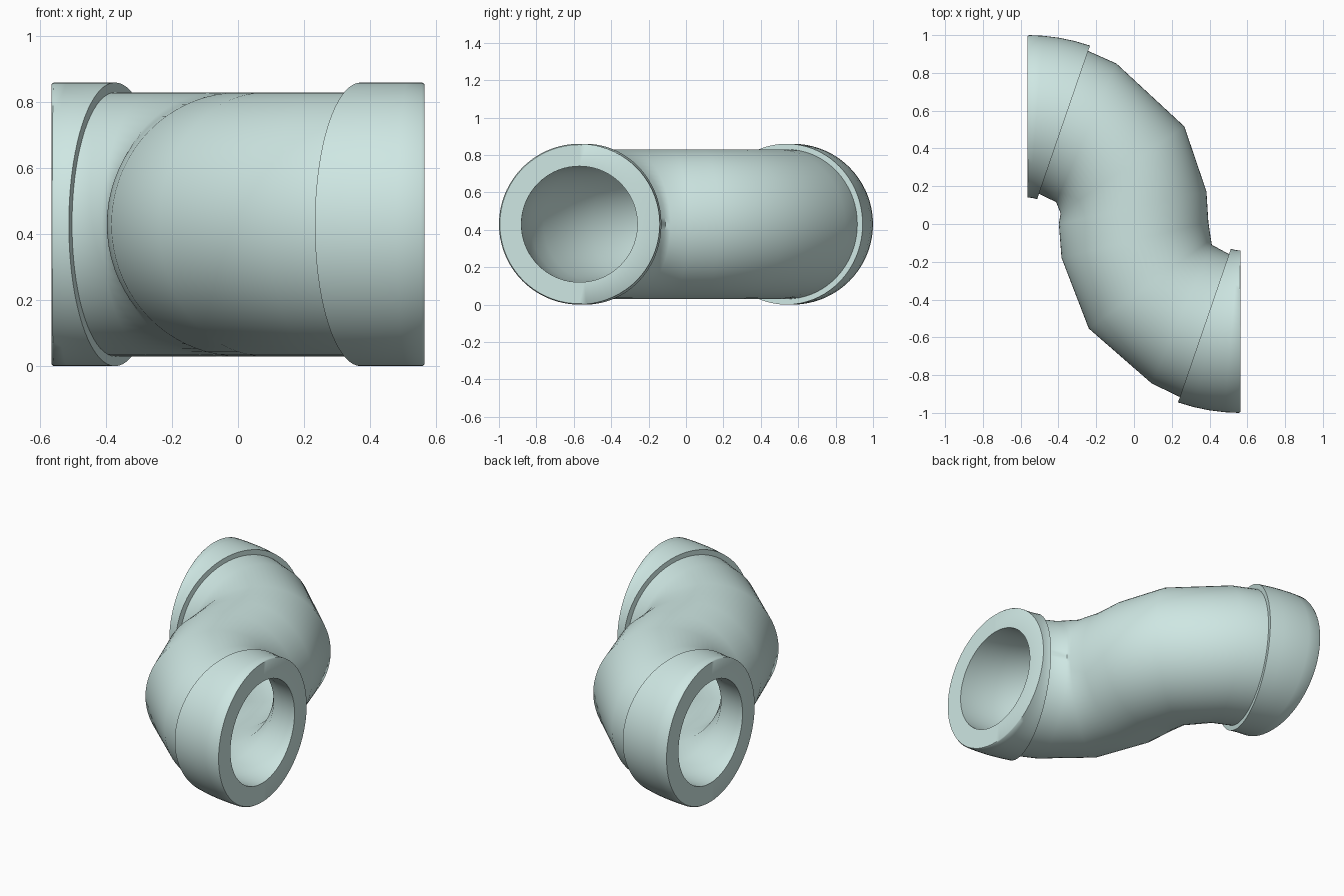
import bpy, bmesh
from math import sin, cos, pi, radians

if "Cube" in bpy.data.objects:
    bpy.data.objects.remove(bpy.data.objects["Cube"])

SIDES = 72
R_PIPE, R_COLLAR, R_BORE, Z_MID = 0.40, 0.43, 0.31, 0.43
PIVOT_X, PIVOT_Y, BEND = -0.565, -0.02, 0.59   # centre of the collar's short bend
COLLAR_DEG = 19

# Stations are (x, y, tilt of the cross-section in the xy plane)
def collar_station(deg):
    a = radians(deg)
    return (PIVOT_X + BEND * sin(a), PIVOT_Y + BEND * cos(a), pi / 2 - a)

def opposite(s):
    return (-s[0], -s[1], s[2])

collar = [collar_station(d) for d in (0, 0.6, 4.75, 9.5, 14.25, COLLAR_DEG)]
middle = [(x, y, radians(t)) for x, y, t in (
    (-0.253, 0.483, 66.5), (-0.061, 0.287, 35), (-0.007, 0.086, 12.4),
    (0.005, -0.085, 13.5), (0.084, -0.318, 36), (0.253, -0.477, 66.5))]
far_collar = [opposite(s) for s in reversed(collar)]

# Outer skin: collar, step down, S-bend, step up, collar
rings = [(collar[0], R_COLLAR - 0.005)]
rings += [(s, R_COLLAR) for s in collar[1:]]
rings += [(s, R_PIPE) for s in [collar[-1]] + middle + [far_collar[0]]]
rings += [(s, R_COLLAR) for s in far_collar[:-1]]
rings += [(far_collar[-1], R_COLLAR - 0.005)]
# Bore runs back the other way
path = collar + middle + far_collar
rings += [(s, R_BORE) for s in reversed(path)]

# Loft all rings into one closed shell
bm = bmesh.new()
loops = []
for (x, y, t), r in rings:
    loop = []
    for i in range(SIDES):
        a = 2 * pi * i / SIDES
        loop.append(bm.verts.new((x + r * cos(a) * cos(t),
                                  y + r * cos(a) * sin(t),
                                  Z_MID + r * sin(a))))
    loops.append(loop)
for k, la in enumerate(loops):
    lb = loops[(k + 1) % len(loops)]
    for i in range(SIDES):
        j = (i + 1) % SIDES
        bm.faces.new((la[i], la[j], lb[j], lb[i]))
bmesh.ops.recalc_face_normals(bm, faces=bm.faces)

mesh = bpy.data.meshes.new("s_bend_pipe")
bm.to_mesh(mesh)
bm.free()
pipe = bpy.data.objects.new("s_bend_pipe", mesh)
bpy.context.collection.objects.link(pipe)

# Pale aqua plastic
mat = bpy.data.materials.new("pale_aqua")
mat.diffuse_color = (0.62, 0.80, 0.77, 1)
mat.use_nodes = True
mat.node_tree.nodes["Principled BSDF"].inputs["Base Color"].default_value = mat.diffuse_color
mesh.materials.append(mat)

bpy.context.view_layer.objects.active = pipe
pipe.select_set(True)
bpy.ops.object.shade_smooth_by_angle(angle=radians(50))
